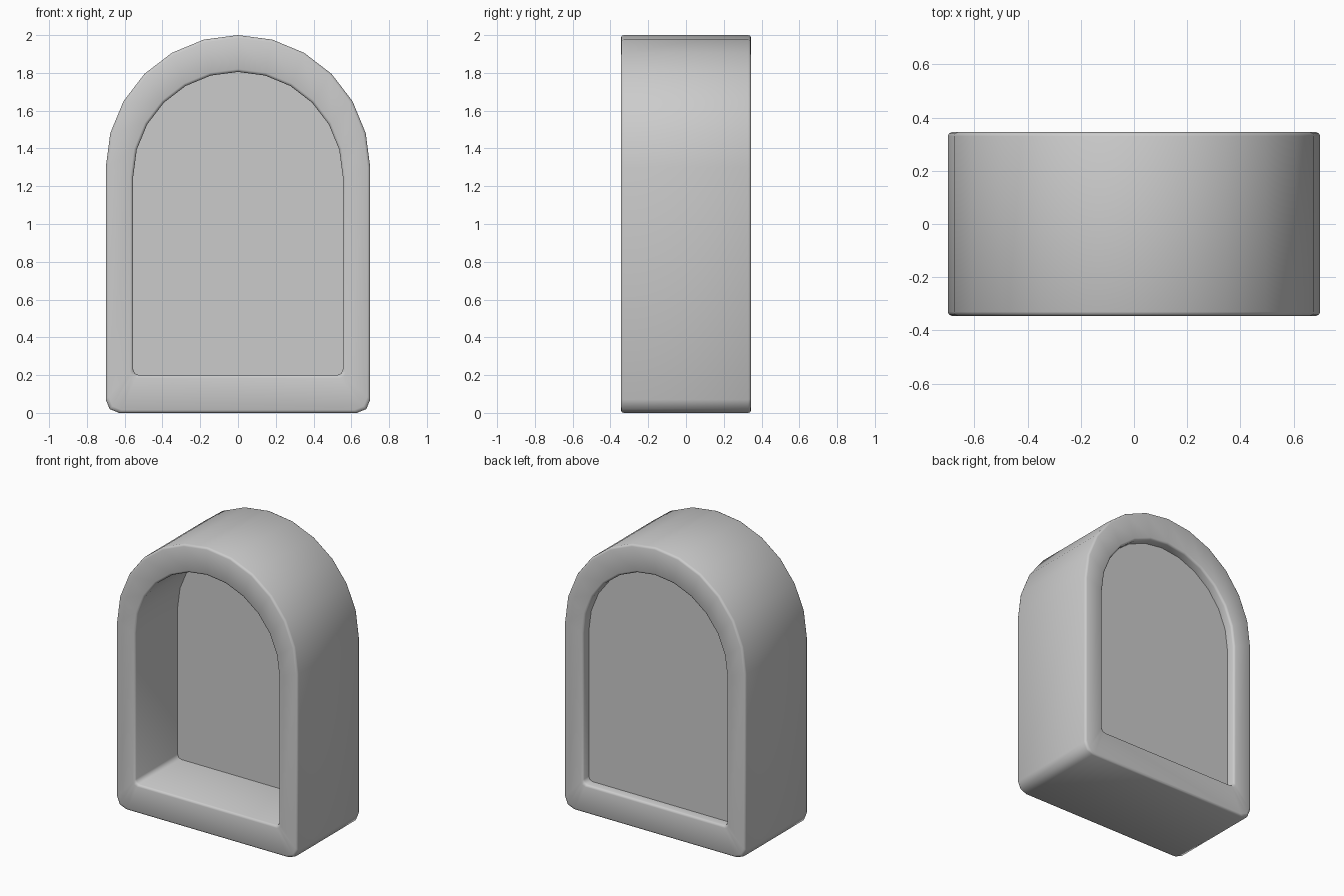
import bpy, bmesh, math

cube = bpy.data.objects.get("Cube")
if cube:
    bpy.data.objects.remove(cube, do_unlink=True)

grey = bpy.data.materials.new("plain grey")
grey.use_nodes = True
colour = (0.6, 0.6, 0.6, 1)
grey.diffuse_color = colour
grey.node_tree.nodes["Principled BSDF"].inputs["Base Color"].default_value = colour

DEPTH = 0.345   # half depth of the frame
BEVEL = 0.015
STEPS = 12      # sides of the arch


def arch(half_width, bottom, spring, corner):
    """Outline of a round-topped arch with rounded lower corners."""
    pts = []
    for i in range(STEPS + 1):
        a = math.pi * i / STEPS
        pts.append((half_width * math.cos(a), spring + half_width * math.sin(a)))
    for start in (math.pi, 1.5 * math.pi):
        cx = (half_width - corner) * (-1 if start == math.pi else 1)
        for i in range(3):
            a = start + math.pi / 4 * i
            pts.append((cx + corner * math.cos(a), bottom + corner + corner * math.sin(a)))
    return pts


def outer(inset):
    return arch(0.7 - inset, inset, 1.3, 0.07)


def inner(grow):
    return arch(0.555 + grow, 0.2 - grow, 1.25, 0.03)


def rim(y, side):
    """Loops from the opening wall, over the bevelled face, to the outer wall."""
    k = BEVEL * 0.3
    return [(inner(0), y - side * BEVEL), (inner(k), y - side * k),
            (inner(BEVEL), y), (outer(BEVEL), y),
            (outer(k), y - side * k), (outer(0), y - side * BEVEL)]


# Niche: loops run from the front recess, round the frame, to the back recess
loops = [(inner(0), 0.125)] + rim(-DEPTH, -1)
loops += rim(DEPTH, 1)[::-1] + [(inner(0), 0.28)]

bm = bmesh.new()
rings = [[bm.verts.new((x, y, z)) for x, z in pts] for pts, y in loops]
for a, b in zip(rings, rings[1:]):
    for i in range(len(a)):
        j = (i + 1) % len(a)
        bm.faces.new((a[i], a[j], b[j], b[i]))
# Recessed panel, front and back
bm.faces.new(rings[0])
bm.faces.new(rings[-1])
bmesh.ops.recalc_face_normals(bm, faces=bm.faces)

mesh = bpy.data.meshes.new("arched_niche")
bm.to_mesh(mesh)
bm.free()
mesh.materials.append(grey)
niche = bpy.data.objects.new("arched_niche", mesh)
bpy.context.collection.objects.link(niche)
bpy.ops.object.select_all(action="DESELECT")
niche.select_set(True)
bpy.context.view_layer.objects.active = niche
bpy.ops.object.shade_smooth_by_angle(angle=math.radians(50))
